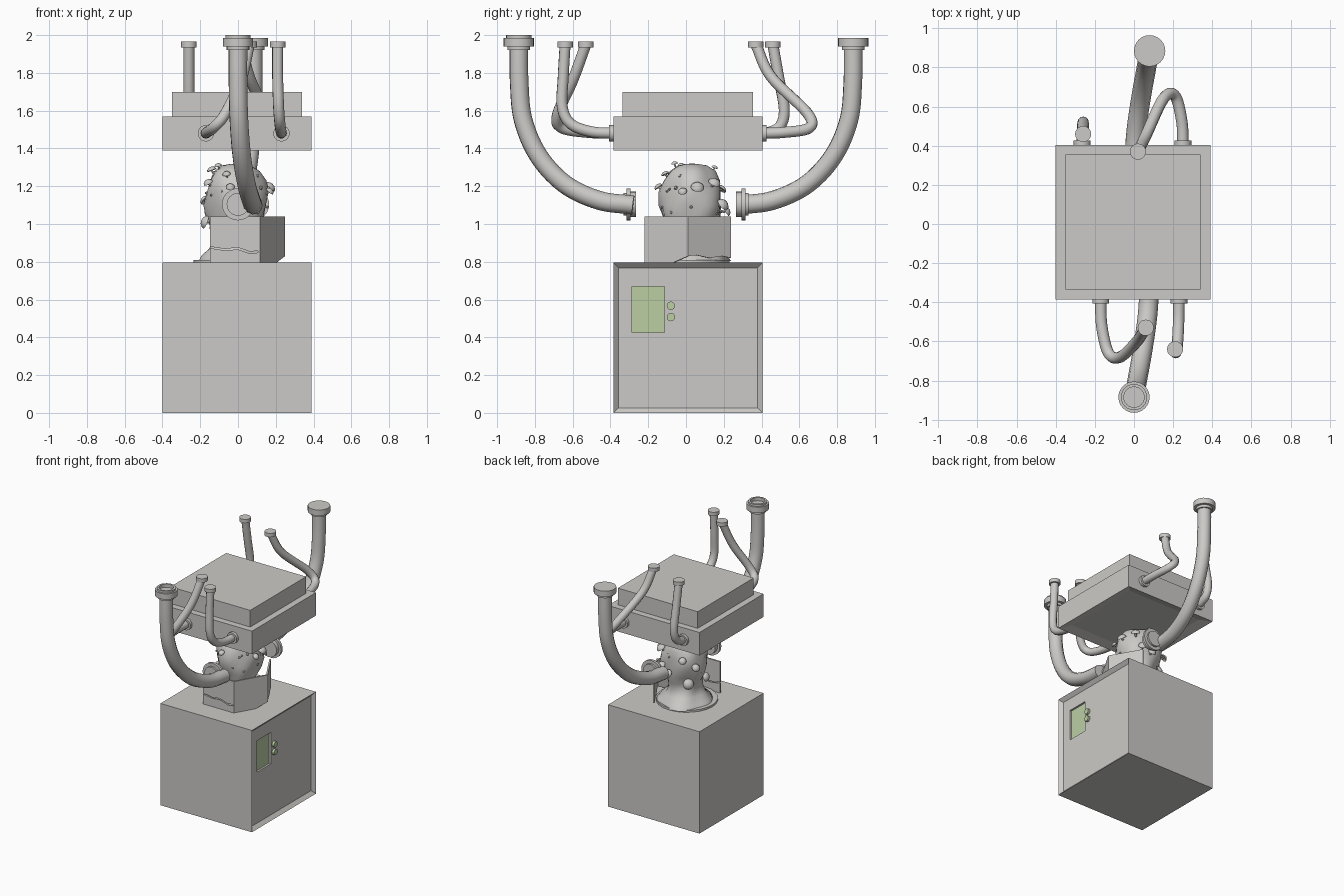
import bpy, bmesh, math, random
from mathutils import Vector, Matrix

cube = bpy.data.objects.get("Cube")
if cube:
    bpy.data.objects.remove(cube, do_unlink=True)
random.seed(4)


def material(name, rgb):
    m = bpy.data.materials.new(name)
    m.use_nodes = True
    m.diffuse_color = (*rgb, 1)
    m.node_tree.nodes["Principled BSDF"].inputs["Base Color"].default_value = (*rgb, 1)
    return m


GREY = material("warm grey", (0.6, 0.59, 0.57))
GREEN = material("pale green", (0.5, 0.62, 0.37))


def add(name, me, mats=(GREY,), smooth=True):
    for m in mats:
        me.materials.append(m)
    if smooth:
        me.shade_smooth()
        me.set_sharp_from_angle(angle=math.radians(38))
    ob = bpy.data.objects.new(name, me)
    bpy.context.collection.objects.link(ob)
    return ob


def finish(name, bm, mats=(GREY,), smooth=True):
    me = bpy.data.meshes.new(name)
    bm.to_mesh(me)
    bm.free()
    return add(name, me, mats, smooth)


def box(lo, hi):
    lo, hi = Vector(lo), Vector(hi)
    bm = bmesh.new()
    bmesh.ops.create_cube(bm, size=1)
    for v in bm.verts:
        v.co = (lo + hi) / 2 + v.co * (hi - lo)
    return bm


def recess(bm, axis, thickness, depth):
    """Inset the outermost face along an axis and push it inwards."""
    face = max(bm.faces, key=lambda f: f.calc_center_median().dot(Vector(axis)))
    bmesh.ops.inset_region(bm, faces=[face], thickness=thickness)
    for v in face.verts:
        v.co -= Vector(axis) * depth
    return face


def lathe(name, profile, at, axis=(0, 0, 1), seg=24, mat=GREY, warp=None):
    """Revolve (radius, height) points about an axis through a point."""
    bm = bmesh.new()
    vs = [bm.verts.new((r, 0, z)) for r, z in profile]
    es = [bm.edges.new(p) for p in zip(vs, vs[1:])]
    bmesh.ops.spin(bm, geom=vs + es, cent=(0, 0, 0), axis=(0, 0, 1),
                   angle=math.tau, steps=seg)
    bmesh.ops.remove_doubles(bm, verts=bm.verts[:], dist=0.0002)
    bmesh.ops.recalc_face_normals(bm, faces=bm.faces[:])
    if warp:
        for v in bm.verts:
            v.co = warp(v.co)
    turn = Vector(axis).to_track_quat('Z', 'Y').to_matrix().to_4x4()
    bm.transform(Matrix.Translation(at) @ turn)
    return finish(name, bm, (mat,))


def disc(name, at, axis, r, h, mat=GREY):
    return lathe(name, [(0, 0), (r, 0), (r, h), (0, h)], at, axis, mat=mat)


def tube(name, pts, radius, steps=7, sides=4):
    """Sweep a round section along a smooth path through the points."""
    p = [Vector(q) for q in pts]
    p = [2 * p[0] - p[1]] + p + [2 * p[-1] - p[-2]]
    path = []
    for a, b, c, d in zip(p, p[1:], p[2:], p[3:]):
        for i in range(steps):
            t = i / steps
            path.append(0.5 * (2 * b + (c - a) * t + (2 * a - 5 * b + 4 * c - d) * t * t
                               + (3 * b - 3 * c + d - a) * t ** 3))
    path.append(p[-2])
    cu = bpy.data.curves.new(name, 'CURVE')
    cu.dimensions = '3D'
    cu.bevel_depth, cu.bevel_resolution, cu.use_fill_caps = radius, sides, True
    sp = cu.splines.new('POLY')
    sp.points.add(len(path) - 1)
    for pt, co in zip(sp.points, path):
        pt.co = (*co, 1)
    tmp = bpy.data.objects.new(name + "_path", cu)
    bpy.context.collection.objects.link(tmp)
    dg = bpy.context.evaluated_depsgraph_get()
    me = bpy.data.meshes.new_from_object(tmp.evaluated_get(dg))
    bpy.data.objects.remove(tmp, do_unlink=True)
    me.materials.clear()
    return add(name, me)


# Base cabinet with a recessed door and a sunken screen on its right side
bm = box((-0.4, -0.385, 0), (0.39, 0.405, 0.795))
door = recess(bm, (1, 0, 0), 0.038, 0.025)
DOOR_X = 0.365
for co, no in (((0, -0.285, 0), (0, 1, 0)), ((0, -0.115, 0), (0, 1, 0)),
               ((0, 0, 0.425), (0, 0, 1)), ((0, 0, 0.67), (0, 0, 1))):
    parts = [f for f in bm.faces if abs(f.calc_center_median().x - DOOR_X) < 0.001]
    geom = set(parts)
    for f in parts:
        geom.update(f.verts)
        geom.update(f.edges)
    bmesh.ops.bisect_plane(bm, geom=list(geom), plane_co=co, plane_no=no)
screen = min(bm.faces, key=lambda f: (f.calc_center_median() - Vector((DOOR_X, -0.2, 0.548))).length)
pushed = bmesh.ops.extrude_discrete_faces(bm, faces=[screen])["faces"][0]
for v in pushed.verts:
    v.co.x -= 0.015
pushed.material_index = 1
bmesh.ops.recalc_face_normals(bm, faces=bm.faces[:])
finish("cabinet", bm, (GREY, GREEN), smooth=False)
for z in (0.567, 0.507):
    disc("button", (DOOR_X - 0.005, -0.08, z), (1, 0, 0), 0.022, 0.023, GREEN)

# Hood: wide lower box with a sunken underside, smaller box on top
bm = box((-0.4, -0.385, 1.39), (0.39, 0.405, 1.57))
recess(bm, (0, 0, -1), 0.1, 0.02)
finish("hood", bm, smooth=False)
finish("hood_top", box((-0.35, -0.335, 1.565), (0.34, 0.355, 1.7)), smooth=False)

# Large pipes, the back one being the front one turned half a circle
big_path = [(0, -0.885, 1.96), (0, -0.883, 1.75), (0.005, -0.862, 1.55), (0.02, -0.78, 1.36),
            (0.045, -0.64, 1.21), (0.07, -0.46, 1.125), (0.08, -0.28, 1.1)]
collar = [(0, 0), (0.06, 0), (0.06, 0.02), (0.08, 0.02), (0.08, 0.065)]
ring_top = [(0.067, 0.065), (0.067, 0.08), (0.052, 0.08), (0.052, 0.055), (0, 0.055)]
flat_top = [(0, 0.065)]
flange = [(0, 0), (0.06, 0), (0.06, 0.015), (0.085, 0.015), (0.085, 0.035),
          (0.067, 0.035), (0.067, 0.065), (0, 0.065)]
for side, s, top in (("front", 1, ring_top), ("back", -1, flat_top)):
    pts = [(x if s > 0 else 0.08 - x, s * y, z) for x, y, z in big_path]
    tube(side + "_large_pipe", pts, 0.05)
    lathe(side + "_large_pipe_cap", collar + top, (pts[0][0], pts[0][1], 1.92))
    lathe(side + "_large_pipe_flange", flange, (pts[-1][0], s * 0.33, 1.104), (0, -s, 0))

# Small pipes from the hood
small_paths = {
    "front_left_small_pipe": [(0.23, -0.37, 1.48), (0.228, -0.5, 1.488), (0.222, -0.61, 1.53),
                              (0.215, -0.655, 1.62), (0.21, -0.65, 1.78), (0.21, -0.64, 1.95)],
    "front_right_small_pipe": [(-0.17, -0.37, 1.48), (-0.165, -0.52, 1.485), (-0.13, -0.66, 1.51),
                               (-0.07, -0.68, 1.58), (0.015, -0.6, 1.76), (0.06, -0.53, 1.95)],
    "back_left_small_pipe": [(0.25, 0.39, 1.48), (0.245, 0.52, 1.485), (0.21, 0.655, 1.51),
                             (0.15, 0.64, 1.59), (0.06, 0.45, 1.78), (0.02, 0.37, 1.95)],
    "back_right_small_pipe": [(-0.265, 0.39, 1.48), (-0.265, 0.44, 1.485), (-0.262, 0.5, 1.52),
                              (-0.26, 0.52, 1.61), (-0.26, 0.49, 1.78), (-0.26, 0.46, 1.95)],
}
for name, pts in small_paths.items():
    s = math.copysign(1, pts[0][1])
    tube(name, pts, 0.029)
    x, y, z = pts[-1]
    disc(name + "_cap", (x, y, 1.935), (0, 0, 1), 0.041, 0.03)
    disc(name + "_flange", (pts[0][0], s * 0.395 + 0.01, 1.48), (0, s, 0), 0.043, 0.022)

# Broken six-sided shell: three standing panels with cracks
corners = [Vector((-0.015 + 0.265 * math.cos(math.radians(a)),
                   0.01 + 0.265 * math.sin(math.radians(a)), 0)) for a in (-120, -60, 0, 60)]
pieces = [
    (0, [(0, 1.04), (1, 1.04), (1, 0.86), (0.8, 0.853), (0.55, 0.876), (0.3, 0.868), (0, 0.88)]),
    (0, [(0, 0.872), (0.3, 0.86), (0.55, 0.866), (0.8, 0.843), (1, 0.85), (1, 0.79), (0, 0.79)]),
    (1, [(0, 1.04), (1, 1.04), (1, 0.83), (0.6, 0.79), (0, 0.79)]),
    (2, [(0, 1.04), (1, 1.04), (1, 0.82), (0.8, 0.83), (0.5, 0.82), (0.2, 0.835), (0, 0.83)]),
]
for i, outline in pieces:
    a, b = corners[i], corners[i + 1]
    inward = Vector((a.y - b.y, b.x - a.x, 0)).normalized() * 0.012
    bm = bmesh.new()
    face = bm.faces.new([bm.verts.new(a.lerp(b, u) + Vector((0, 0, z))) for u, z in outline])
    new = bmesh.ops.extrude_face_region(bm, geom=[face])["geom"]
    bmesh.ops.translate(bm, vec=inward, verts=[g for g in new if isinstance(g, bmesh.types.BMVert)])
    bm.faces.ensure_lookup_table()
    bmesh.ops.recalc_face_normals(bm, faces=bm.faces[:])
    finish("shell_panel", bm, smooth=False)

# Floor plate and lumpy growth
disc("floor_plate", (-0.015, 0.01, 0.785), (0, 0, 1), 0.22, 0.025)
MID = Vector((-0.01, 0.03, 0))


def lumps(co):
    a = math.atan2(co.y, co.x)
    k = 1 + 0.05 * math.sin(3 * a + 14 * co.z) + 0.04 * math.sin(5 * a - 22 * co.z)
    return Vector((co.x * k, co.y * k, co.z))


growth = [(0, 0.8), (0.2, 0.805), (0.185, 0.83), (0.14, 0.87), (0.12, 0.92), (0.125, 0.97),
          (0.15, 1.03), (0.165, 1.1), (0.163, 1.17), (0.148, 1.23), (0.12, 1.28),
          (0.075, 1.31), (0.03, 1.318), (0, 1.32)]
lathe("growth", growth, MID, seg=32, warp=lumps)


def on_growth(angle, z):
    r = 0.16 * math.sqrt(max(0, 1 - ((z - 1.12) / 0.2) ** 2))
    a = math.radians(angle)
    n = Vector((math.cos(a) * r, math.sin(a) * r, z - 1.12)).normalized()
    return MID + Vector((math.cos(a) * r, math.sin(a) * r, z)), n


# Mushrooms: bent stem and domed cap; (angle, height, cap radius)
mushrooms = [(10, 1.18, 0.036), (-15, 1.16, 0.024), (45, 1.2, 0.034), (62, 1.1, 0.036),
             (85, 1.07, 0.03), (-110, 1.24, 0.022), (-100, 1.18, 0.024), (-70, 1.29, 0.018),
             (170, 1.26, 0.026), (-150, 1.2, 0.026), (190, 1.02, 0.036), (135, 1.0, 0.04),
             (120, 1.17, 0.028), (95, 1.27, 0.018), (210, 1.28, 0.02), (150, 1.12, 0.03)]
for angle, z, r in mushrooms:
    p, n = on_growth(angle, z)
    up = (n + Vector((0, 0, 0.9))).normalized()
    tip = p + n * 0.022 + up * 0.012
    tube("mushroom_stem", [p - n * 0.02, p + n * 0.015, tip], r * 0.24, 3, 1)
    dome = [(0, 0), (r * 0.7, -r * 0.1), (r, -r * 0.2), (r * 0.9, r * 0.15),
            (r * 0.55, r * 0.45), (0, r * 0.6)]
    lathe("mushroom_cap", dome, tip, up, 12)

# Small buds scattered over the growth
for i in range(22):
    p, n = on_growth(random.uniform(0, 360), random.uniform(1.04, 1.3))
    r = random.uniform(0.006, 0.011)
    lathe("bud", [(0, -r), (r, 0), (r * 0.7, r * 0.9), (0, r * 1.3)], p + n * 0.004, n, 8)
